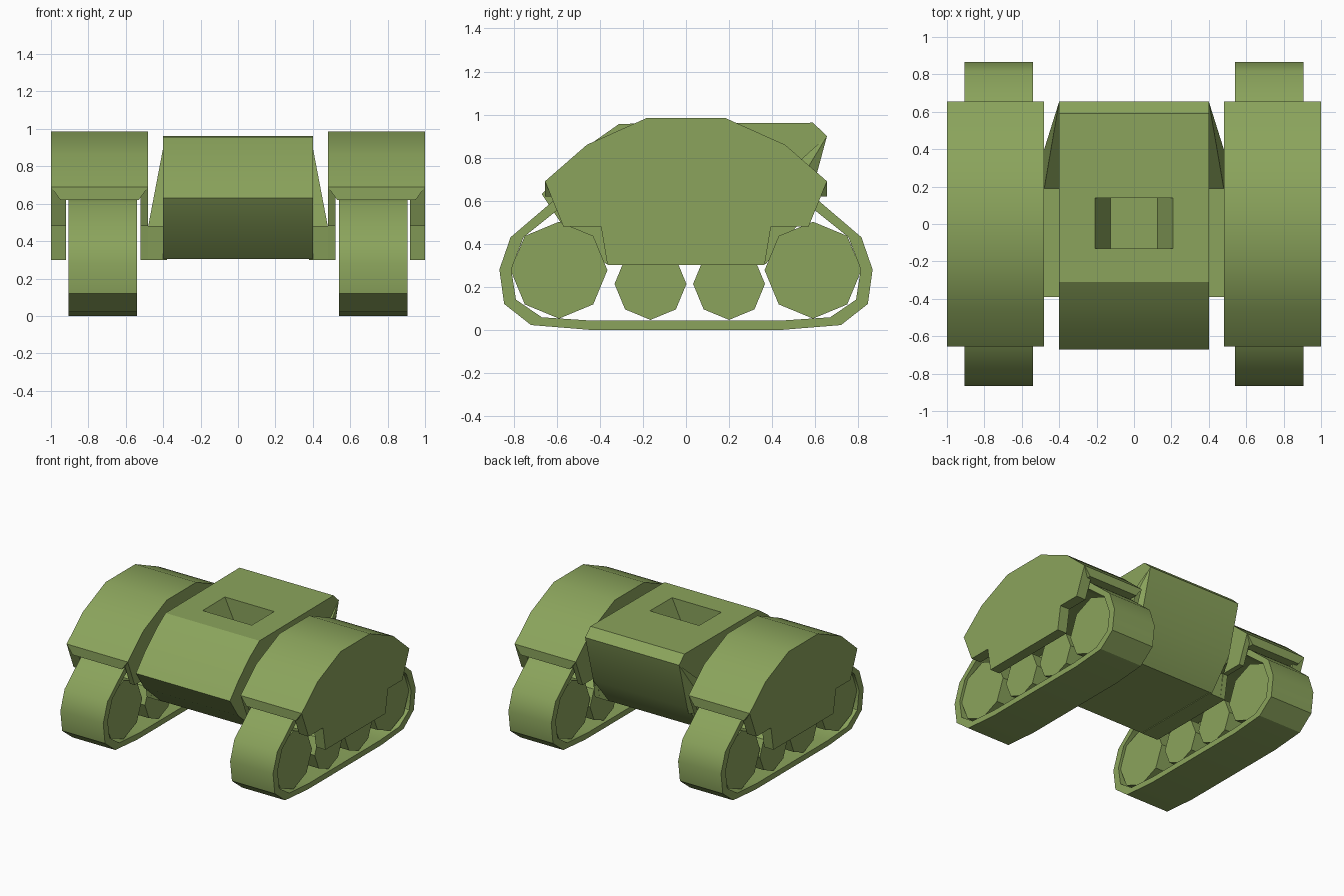
import bpy, bmesh, math

if "Cube" in bpy.data.objects:
    bpy.data.objects.remove(bpy.data.objects["Cube"])

green = bpy.data.materials.new("olive_green")
green.diffuse_color = (0.258, 0.371, 0.107, 1)
green.use_nodes = True
green.node_tree.nodes["Principled BSDF"].inputs["Base Color"].default_value = green.diffuse_color


def finish(name, bm, smooth=True):
    bmesh.ops.recalc_face_normals(bm, faces=bm.faces)
    me = bpy.data.meshes.new(name)
    bm.to_mesh(me)
    bm.free()
    me.materials.append(green)
    ob = bpy.data.objects.new(name, me)
    bpy.context.collection.objects.link(ob)
    if smooth:
        smooth_sharp(ob)
    return ob


def smooth_sharp(ob):
    bpy.ops.object.select_all(action='DESELECT')
    ob.select_set(True)
    bpy.context.view_layer.objects.active = ob
    bpy.ops.object.shade_smooth_by_angle(angle=math.radians(32))


def prism(name, profile, x0, x1, smooth=True):
    """Extrude a (y, z) profile from x0 to x1."""
    bm = bmesh.new()
    a = [bm.verts.new((x0, y, z)) for y, z in profile]
    b = [bm.verts.new((x1, y, z)) for y, z in profile]
    bm.faces.new(a)
    bm.faces.new(b)
    n = len(a)
    for i in range(n):
        j = (i + 1) % n
        bm.faces.new((a[i], a[j], b[j], b[i]))
    return finish(name, bm, smooth)


def band(name, outer, inner, x0, x1):
    """Closed belt between two (y, z) loops."""
    bm = bmesh.new()
    rings = [[bm.verts.new((x, y, z)) for y, z in loop]
             for x, loop in ((x0, outer), (x1, outer), (x1, inner), (x0, inner))]
    n = len(outer)
    for k in range(4):
        r, q = rings[k], rings[(k + 1) % 4]
        for i in range(n):
            j = (i + 1) % n
            bm.faces.new((r[i], r[j], q[j], q[i]))
    return finish(name, bm)


def hull(name, points, smooth=False):
    bm = bmesh.new()
    vs = [bm.verts.new(p) for p in points]
    bmesh.ops.convex_hull(bm, input=vs)
    bmesh.ops.dissolve_limit(bm, angle_limit=0.01, verts=bm.verts, edges=bm.edges)
    return finish(name, bm, smooth)


def both(half):
    """Full loop from its front half, mirrored to the rear."""
    return half + [(-y, z) for y, z in reversed(half)]


# Central hull with a tapered hatch recess
body = prism("central_hull", [
    (-0.31, 0.957), (-0.42, 0.88), (-0.56, 0.755), (-0.67, 0.63), (-0.57, 0.48),
    (-0.37, 0.305), (0.37, 0.305), (0.555, 0.53), (0.655, 0.90), (0.59, 0.962)],
    -0.4, 0.4, smooth=False)
cutter = hull("hatch_cutter",
              [(x, y, z) for y in (-0.13, 0.14)
               for x, z in ((-0.21, 0.96), (0.21, 0.96), (-0.21, 1.1),
                            (0.21, 1.1), (-0.125, 0.78), (0.125, 0.78))])
cutter.hide_render = True
mod = body.modifiers.new("hatch", 'BOOLEAN')
mod.operation = 'DIFFERENCE'
mod.solver = 'EXACT'
mod.object = cutter
bpy.context.view_layer.objects.active = body
bpy.ops.object.modifier_apply(modifier=mod.name)
bpy.data.objects.remove(cutter)
smooth_sharp(body)

# Shared side profiles
roof = both([(-0.56, 0.64), (-0.655, 0.69), (-0.46, 0.86), (-0.18, 0.985)])
plate = both([(-0.365, 0.30), (-0.395, 0.48), (-0.57, 0.48), (-0.655, 0.69)])
belt_outer = both([(-0.45, 0.0), (-0.72, 0.022), (-0.845, 0.12), (-0.867, 0.28),
                   (-0.815, 0.43), (-0.61, 0.605), (-0.54, 0.63)])
belt_inner = both([(-0.43, 0.042), (-0.67, 0.058), (-0.79, 0.14), (-0.812, 0.28),
                   (-0.755, 0.43), (-0.58, 0.57), (-0.52, 0.585)])

for s, side in ((-1, "left"), (1, "right")):
    # Fender roof and skirts
    prism(side + "_fender_roof", roof, s * 0.48, s * 1.0)
    prism(side + "_outer_skirt", plate, s * 0.92, s * 1.0)
    prism(side + "_inner_skirt", plate, s * 0.48, s * 0.52)

    # Chamfered lips at both ends of the fender
    for e, end in ((-1, "front"), (1, "rear")):
        hull(f"{side}_{end}_lip",
             [(s * x, e * y, z) for y in (0.57, 0.655)
              for x, z in ((0.48, 0.69), (1.0, 0.69), (0.95, 0.62), (0.53, 0.62))])

    # Track belt and its wheels
    band(side + "_track", belt_outer, belt_inner, s * 0.54, s * 0.905)
    for i, (y, z, r) in enumerate(((-0.59, 0.277, 0.225), (-0.165, 0.213, 0.167),
                                   (0.2, 0.213, 0.167), (0.59, 0.277, 0.225))):
        ring = [(y + r * math.cos(k * math.pi / 4), z + r * math.sin(k * math.pi / 4))
                for k in range(8)]
        prism(f"{side}_wheel_{i + 1}", ring, s * 0.56, s * 0.885, smooth=False)

    # Link block and rear gusset between hull and fender
    prism(side + "_link_block",
          [(-0.39, 0.48), (-0.365, 0.30), (0.365, 0.30), (0.39, 0.48)],
          s * 0.38, s * 0.5, smooth=False)
    hull(side + "_gusset",
         [(s * x, y, z) for x, y, z in ((0.4, 0.655, 0.90), (0.48, 0.40, 0.48),
                                        (0.48, 0.19, 0.48), (0.4, 0.19, 0.48),
                                        (0.4, 0.54, 0.48))])
